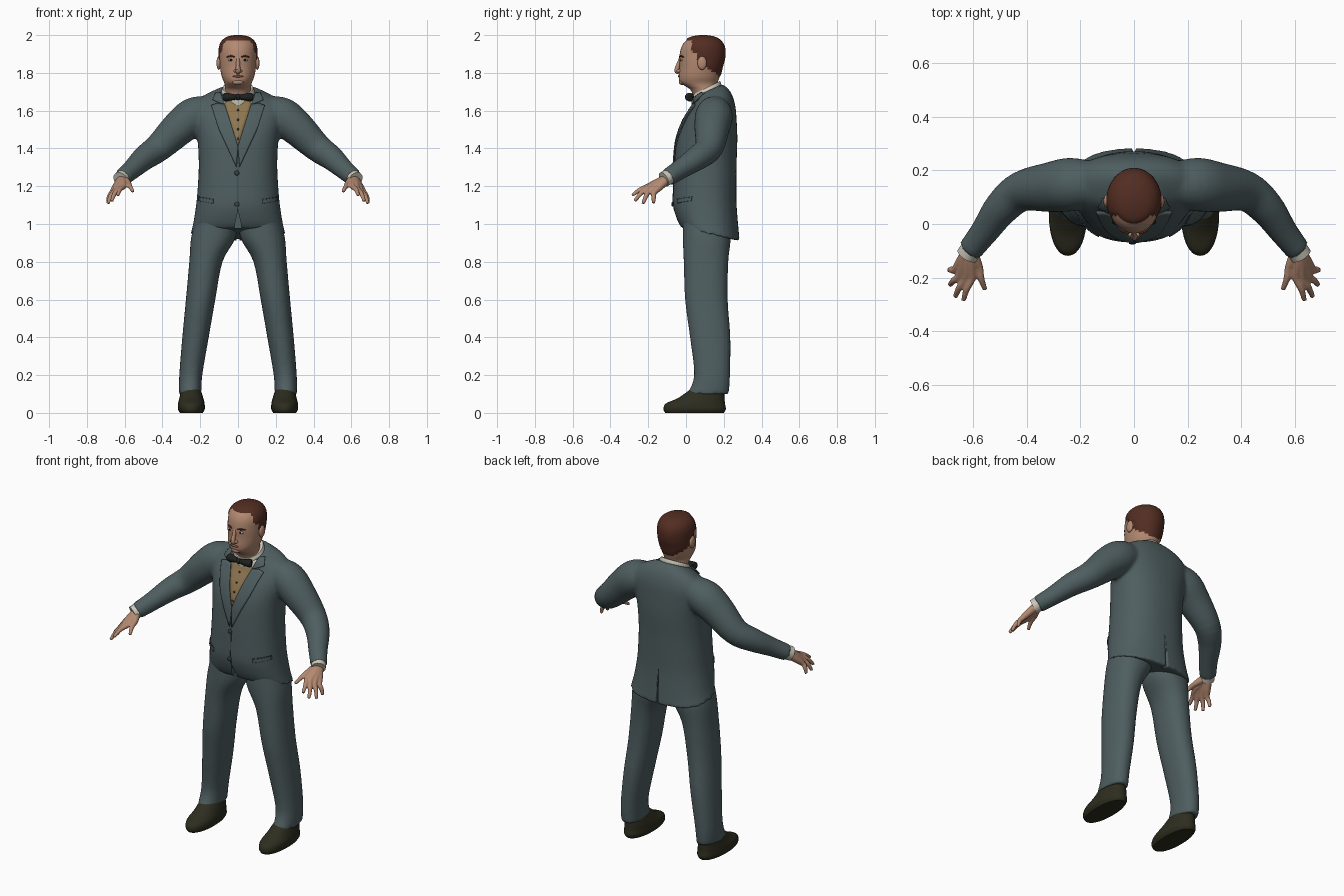
import bpy, bmesh
from math import sin, cos, pi, radians
from mathutils import Vector, Matrix

cube = bpy.data.objects.get("Cube")
if cube:
    bpy.data.objects.remove(cube)
SIDES = (("left", 1), ("right", -1))


def material(name, *rgb):
    m = bpy.data.materials.new(name)
    m.use_nodes = True
    m.diffuse_color = (*rgb, 1)
    bsdf = m.node_tree.nodes["Principled BSDF"]
    bsdf.inputs["Base Color"].default_value = (*rgb, 1)
    bsdf.inputs["Roughness"].default_value = 0.8
    return m


suit = material("suit grey", .078, .112, .118)
trim = material("dark suit trim", .035, .05, .053)
skin = material("skin", .45, .25, .165)
lips = material("lips", .3, .13, .09)
hair = material("brown hair", .085, .026, .016)
leather = material("shoe leather", .026, .026, .014)
tan = material("tan waistcoat", .27, .18, .08)
white = material("shirt white", .6, .57, .48)
black = material("tie black", .012, .015, .014)


def spline(rows, k=4):
    """Smoothly interpolate rows of numbers."""
    out, last = [], len(rows) - 1
    for i in range(last):
        quad = zip(rows[max(i - 1, 0)], rows[i], rows[i + 1], rows[min(i + 2, last)])
        quad = list(quad)
        for j in range(k):
            t = j / k
            out.append([q + .5 * t * (r - p + t * (2 * p - 5 * q + 4 * r - s
                        + t * (3 * (q - r) + s - p))) for p, q, r, s in quad])
    return out + [rows[last]]


def bridge(bm, rings):
    rings = [[bm.verts.new(p) for p in ring] for ring in rings]
    n = len(rings[0])
    for a, b in zip(rings, rings[1:]):
        for i in range(n):
            j = (i + 1) % n
            bm.faces.new((a[i], a[j], b[j], b[i]))
    bm.faces.new(rings[0][::-1])
    bm.faces.new(rings[-1])


def loft(bm, rows, n=40, power=2, side=1):
    """Stacked oval rings: z, x, y, half width, half depth, optional tilt."""
    rings = []
    for z, x, y, rx, ry, *tilt in spline(rows):
        ring = []
        for i in range(n):
            c, s = cos(2 * pi * i / n), sin(2 * pi * i / n)
            dx = rx * abs(c) ** (2 / power) * (1 if c > 0 else -1)
            dy = ry * abs(s) ** (2 / power) * (1 if s > 0 else -1)
            ring.append((side * (x + dx), y + dy, z + (tilt[0] * dy if tilt else 0)))
        rings.append(ring)
    bridge(bm, rings)


def sweep(bm, rows, n=16, side=1, k=4):
    """Round tube along x, y, z, radius points."""
    pts = spline(rows, k)
    rings = []
    for i, (x, y, z, r) in enumerate(pts):
        t = Vector(pts[min(i + 1, len(pts) - 1)][:3]) - Vector(pts[max(i - 1, 0)][:3])
        u = t.cross(Vector((.1, .2, 1))).normalized()
        v = t.cross(u).normalized()
        ring = [Vector((x, y, z)) + r * (u * cos(a) + v * sin(a))
                for a in (2 * pi * j / n for j in range(n))]
        rings.append([(side * p.x, p.y, p.z) for p in ring])
    bridge(bm, rings)


def finish(name, bm, *mats, voxel=0, smooth=0, closed=True):
    if closed:
        bmesh.ops.recalc_face_normals(bm, faces=bm.faces[:])
    me = bpy.data.meshes.new(name)
    bm.to_mesh(me)
    bm.free()
    for m in mats:
        me.materials.append(m)
    ob = bpy.data.objects.new(name, me)
    bpy.context.collection.objects.link(ob)
    bpy.ops.object.select_all(action='DESELECT')
    ob.select_set(True)
    bpy.context.view_layer.objects.active = ob
    bpy.ops.object.shade_smooth_by_angle(angle=radians(50))
    if voxel:
        mod = ob.modifiers.new("blend", 'REMESH')
        mod.mode, mod.voxel_size, mod.use_smooth_shade = 'VOXEL', voxel, True
        mod = ob.modifiers.new("soften", 'SMOOTH')
        mod.factor, mod.iterations = .5, smooth
    return ob


def ball(name, mat, centre, size):
    bm = bmesh.new()
    bmesh.ops.create_uvsphere(bm, u_segments=16, v_segments=10, radius=1)
    bm.transform(Matrix.Translation(centre) @ Matrix.Diagonal((*size, 1)))
    return finish(name, bm, mat)


def tube(name, mat, rows, side=1):
    bm = bmesh.new()
    sweep(bm, rows, side=side)
    return finish(name, bm, mat)


# Jacket: torso and sleeves blended into one skin
bm = bmesh.new()
loft(bm, [(.945, 0, .13, .252, .155, -.23), (1.0, 0, .115, .238, .163, -.15),
          (1.1, 0, .1, .222, .168, 0), (1.2, 0, .1, .213, .167, 0),
          (1.32, 0, .103, .208, .165, 0), (1.45, 0, .112, .215, .16, 0),
          (1.55, 0, .128, .235, .14, 0), (1.62, 0, .142, .24, .118, .1),
          (1.67, 0, .138, .19, .098, .3), (1.705, 0, .115, .1, .08, .45)], power=2.3)
for _, s in SIDES:
    sweep(bm, [(.14, .15, 1.6, .08), (.23, .148, 1.572, .1), (.31, .138, 1.51, .094),
               (.42, .122, 1.405, .076), (.495, .06, 1.35, .066),
               (.56, -.03, 1.29, .053), (.613, -.098, 1.245, .047)], 24, s)
jacket = finish("jacket", bm, suit, voxel=.01, smooth=6)

# Hem openings: back vent and front cutaway
for name, half, top, y in (("vent_cutter", .012, 1.12, .24), ("front_cutter", .05, 1.07, -.13)):
    bm = bmesh.new()
    tri = [(-half, .85), (half, .85), (0, top)]
    bridge(bm, [[(x, y + d, z) for x, z in tri] for d in (0, .12)])
    cutter = finish(name, bm, suit)
    cutter.hide_render = True
    cutter.hide_set(True)
    mod = jacket.modifiers.new(name, 'BOOLEAN')
    mod.operation, mod.object, mod.solver = 'DIFFERENCE', cutter, 'EXACT'

# Trousers
bm = bmesh.new()
for _, s in SIDES:
    loft(bm, [(1.06, .11, .105, .105, .12), (.93, .13, .11, .118, .127),
              (.8, .17, .106, .088, .118), (.6, .198, .108, .078, .113),
              (.4, .225, .128, .07, .107), (.2, .25, .138, .061, .095),
              (.1, .253, .117, .059, .11)], 32, 2.2, s)
finish("trousers", bm, suit, voxel=.01, smooth=4)

# Shoes
for side, s in SIDES:
    bm = bmesh.new()
    loft(bm, [(0, .247, .045, .06, .155), (.02, .247, .046, .071, .165),
              (.05, .247, .05, .07, .156), (.08, .247, .082, .063, .122),
              (.13, .25, .115, .05, .085)], 32, 2.2, s)
    finish(side + "_shoe", bm, leather)

# Head and neck, with hair chosen by a hairline and raised a little
bm = bmesh.new()
loft(bm, [(1.6, 0, .12, .07, .065), (1.7, 0, .1, .07, .07), (1.73, 0, .08, .07, .085),
          (1.75, 0, .068, .074, .1), (1.78, 0, .07, .086, .108), (1.83, 0, .078, .095, .112),
          (1.88, 0, .084, .098, .119), (1.93, 0, .088, .097, .115),
          (1.965, 0, .09, .084, .096), (1.987, 0, .09, .055, .062),
          (1.996, 0, .09, .012, .012)], 56)
bmesh.ops.recalc_face_normals(bm, faces=bm.faces[:])
bm.normal_update()
for f in bm.faces:
    c = f.calc_center_median()
    line = 0 if c.z > 1.972 else .03 if c.z > 1.91 else .06 if c.z > 1.865 else .105
    f.material_index = int(c.y > line and c.z > 1.83 - .73 * (c.y - .11))
for v in bm.verts:
    if all(f.material_index for f in v.link_faces):
        v.co += v.normal * .005
finish("head", bm, skin, hair)

# Face
tube("nose", skin, [(0, -.026, 1.885, .008), (0, -.042, 1.84, .011),
                    (0, -.048, 1.812, .014), (0, -.036, 1.8, .009)])
ball("mouth", lips, (0, -.036, 1.782), (.028, .007, .006))
ball("chin", skin, (0, -.022, 1.752), (.03, .016, .016))
for side, s in SIDES:
    ball(side + "_nostril", skin, (s * .013, -.038, 1.81), (.01, .012, .009))
    ball(side + "_eye", white, (s * .038, -.023, 1.868), (.015, .008, .006))
    ball(side + "_iris", black, (s * .037, -.028, 1.868), (.007, .005, .0055))
    tube(side + "_brow", hair, [(.018, -.034, 1.884, .003), (.038, -.028, 1.889, .005),
                                (.06, -.012, 1.884, .003)], s)
    ball(side + "_ear", skin, (s * .102, .085, 1.852), (.012, .025, .036))

# Shirt collar and bow tie
bm = bmesh.new()
loft(bm, [(1.67, 0, .11, .09, .08, .5), (1.7, 0, .107, .088, .08, .5),
          (1.72, 0, .105, .08, .075, .5)])
finish("shirt_collar", bm, white)
for side, s in SIDES:
    tube(side + "_bow", black, [(0, .013, 1.672, .011), (.035, .012, 1.672, .018),
                                (.07, .02, 1.672, .023), (.076, .022, 1.672, .012)], s)
ball("bow_knot", black, (0, .008, 1.672), (.016, .014, .016))

# Cuffs and hands
for side, s in SIDES:
    tube(side + "_cuff", white, [(.6, -.08, 1.256, .041), (.624, -.118, 1.236, .041)], s)
    bm = bmesh.new()
    wrist = Vector((.613, -.095, 1.243))
    for knuckle, tip in (((.605, -.2, 1.2), (.637, -.285, 1.152)),
                         ((.63, -.205, 1.19), (.668, -.272, 1.122)),
                         ((.652, -.195, 1.175), (.688, -.228, 1.108)),
                         ((.668, -.17, 1.165), (.69, -.172, 1.11)),
                         ((.578, -.165, 1.212), (.556, -.245, 1.172))):
        a, b = Vector(knuckle), Vector(tip)
        mid = a.lerp(b, .5) + Vector((.004, 0, .006))
        path = ((wrist, .025), (wrist.lerp(a, .55), .021), (a, .015), (mid, .0125), (b, .009))
        sweep(bm, [(*p, r) for p, r in path], 12, s)
    finish(side + "_hand", bm, skin, voxel=.005, smooth=2)

# Plates draped over the chest
bpy.context.view_layer.update()
body = jacket.evaluated_get(bpy.context.evaluated_depsgraph_get())


def surface(x, z):
    hit, p, n, _ = body.ray_cast(Vector((x, -1, z)), Vector((0, 1, 0)))
    if not hit:
        _, p, n, _ = body.closest_point_on_mesh(Vector((x, 0, z)))
    return p, n


def drape(name, mat, outline, lift=.004, s=1):
    bm = bmesh.new()
    bm.faces.new([bm.verts.new((s * x, 0, z)) for x, z in outline])
    bmesh.ops.triangulate(bm, faces=bm.faces[:])
    bmesh.ops.subdivide_edges(bm, edges=bm.edges[:], cuts=7, use_grid_fill=True)
    for v in bm.verts:
        p, n = surface(v.co.x, v.co.z)
        v.co = p + n * lift
    bm.normal_update()
    if sum(f.normal.y * f.calc_area() for f in bm.faces) > 0:
        bmesh.ops.reverse_faces(bm, faces=bm.faces[:])
    ob = finish(name, bm, mat, closed=False)
    mod = ob.modifiers.new("thickness", 'SOLIDIFY')
    mod.thickness = .007


def button(name, mat, x, z, r):
    p, n = surface(x, z)
    ball(name, mat, p + n * .004, (r, .005, r))


drape("waistcoat", tan, [(-.08, 1.655), (0, 1.41), (.08, 1.655)])
for side, s in SIDES:
    drape(side + "_shirt_front", white, [(.035, 1.66), (.075, 1.635), (.085, 1.68)], .006, s)
    drape(side + "_lapel", suit, [(0, 1.41), (.008, 1.3), (.1, 1.5), (.14, 1.625),
                                  (.108, 1.637), (.07, 1.63)], .009, s)
    drape(side + "_collar_flap", suit, [(.07, 1.63), (.106, 1.643), (.132, 1.655),
                                        (.115, 1.69), (.09, 1.69)], .009, s)
    drape(side + "_pocket", suit, [(.13, 1.108), (.205, 1.122), (.205, 1.14), (.13, 1.128)],
          .005, s)
    drape(side + "_pocket_slit", trim, [(.13, 1.128), (.205, 1.14), (.205, 1.145), (.13, 1.133)],
          .004, s)
drape("front_seam", trim, [(-.003, 1.07), (.001, 1.07), (.001, 1.41), (-.003, 1.41)], .002)
for i in range(2):
    button(f"jacket_button_{i}", trim, -.006, 1.27 - .165 * i, .013)
for i in range(4):
    button(f"waistcoat_button_{i}", trim, 0, 1.6 - .05 * i, .006)
